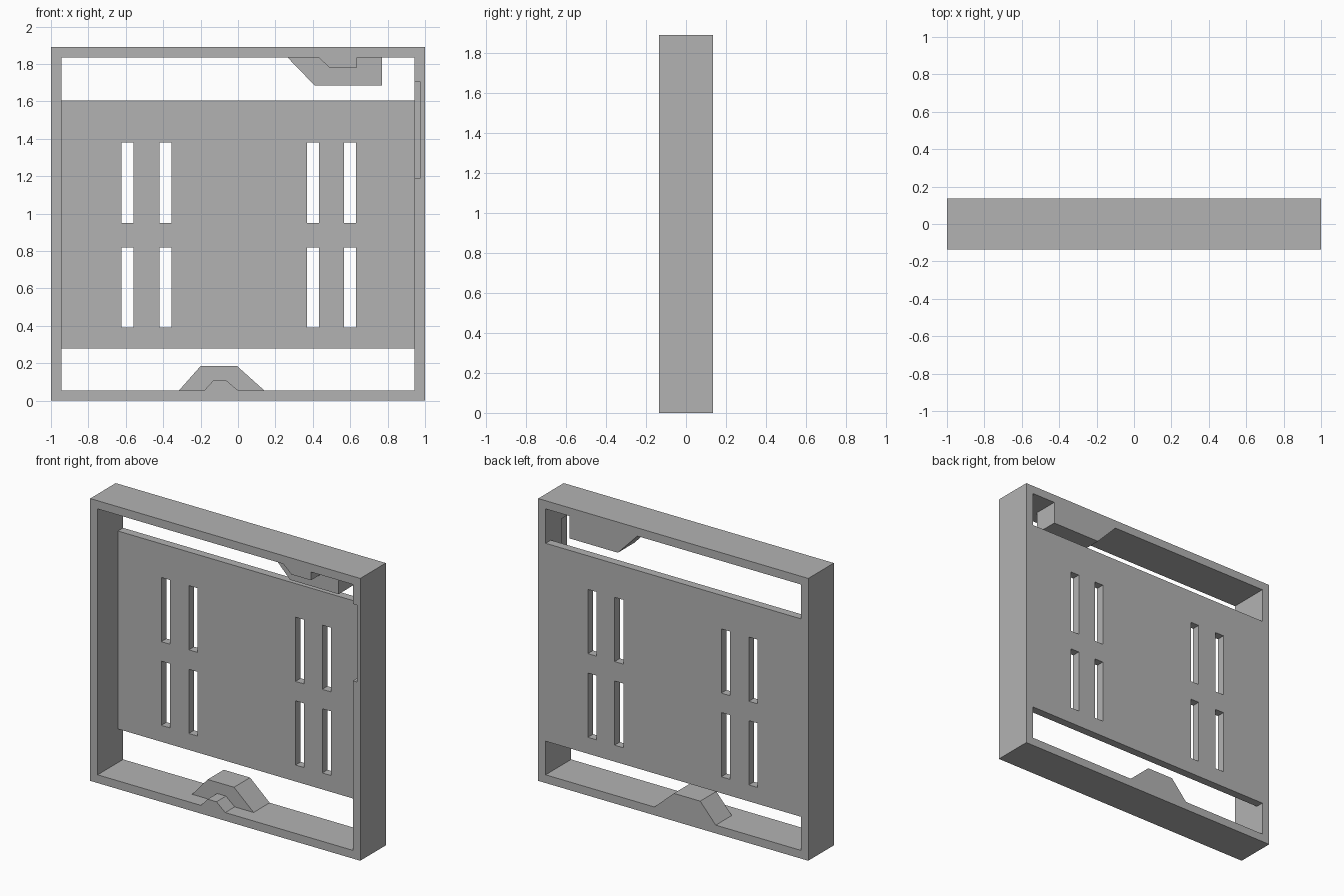
import bpy
import bmesh

if "Cube" in bpy.data.objects:
    bpy.data.objects.remove(bpy.data.objects["Cube"], do_unlink=True)

WIDTH, HEIGHT, WALL = 2.0, 1.89, 0.055
FRONT, BACK = -0.135, 0.135
BLOCK_FRONT = -0.035
PANEL_FRONT = 0.08
INNER = WIDTH / 2 - WALL
FLOOR, CEILING = WALL, HEIGHT - WALL

grey = bpy.data.materials.new("plain grey")
grey.use_nodes = True
grey.diffuse_color = (0.45, 0.45, 0.45, 1)
grey.node_tree.nodes["Principled BSDF"].inputs["Base Color"].default_value = grey.diffuse_color


def prism(name, outline, y0, y1):
    """Extrude an x-z outline from y0 to y1."""
    bm = bmesh.new()
    face = bm.faces.new([bm.verts.new((x, y0, z)) for x, z in outline])
    moved = bmesh.ops.extrude_face_region(bm, geom=[face])["geom"]
    verts = [v for v in moved if isinstance(v, bmesh.types.BMVert)]
    bmesh.ops.translate(bm, verts=verts, vec=(0, y1 - y0, 0))
    bmesh.ops.recalc_face_normals(bm, faces=bm.faces[:])
    mesh = bpy.data.meshes.new(name)
    bm.to_mesh(mesh)
    bm.free()
    mesh.materials.append(grey)
    obj = bpy.data.objects.new(name, mesh)
    bpy.context.collection.objects.link(obj)
    return obj


def box(name, x0, x1, z0, z1, y0, y1):
    return prism(name, [(x0, z0), (x1, z0), (x1, z1), (x0, z1)], y0, y1)


def cut(target, cutters):
    """Subtract the cutters from the target and remove them."""
    for cutter in cutters:
        cutter.hide_render = True
        mod = target.modifiers.new("cut", "BOOLEAN")
        mod.operation = "DIFFERENCE"
        mod.solver = "EXACT"
        mod.object = cutter
        bpy.context.view_layer.objects.active = target
        bpy.ops.object.modifier_apply(modifier=mod.name)
        bpy.data.objects.remove(cutter, do_unlink=True)


# Rectangular frame with a shallow recess in its left wall
frame = box("frame", -WIDTH / 2, WIDTH / 2, 0, HEIGHT, FRONT, BACK)
cut(frame, [
    box("opening_cutter", -INNER, INNER, FLOOR, CEILING, FRONT - 0.1, BACK + 0.1),
    box("recess_cutter", INNER - 0.05, 0.975, 1.19, 1.705, FRONT - 0.1, BLOCK_FRONT),
])

# Back panel with two rows of upright slots
panel = box("back_panel", -INNER, INNER, 0.28, 1.605, PANEL_FRONT, BACK)
cut(panel, [
    box("slot_cutter", x - 0.032, x + 0.032, z, z + 0.43, PANEL_FRONT - 0.1, BACK + 0.1)
    for x in (-0.592, -0.388, 0.402, 0.6)
    for z in (0.39, 0.95)
])

# Lower block and the small ridge in front of it
prism("lower_block", [(-0.315, FLOOR), (0.14, FLOOR), (-0.005, 0.185), (-0.2, 0.185)],
      BLOCK_FRONT, BACK)
prism("lower_ridge", [(-0.18, FLOOR), (0, FLOOR), (-0.065, 0.11), (-0.13, 0.11)],
      FRONT, BLOCK_FRONT)

# Upper block and the small ridge in front of it
prism("upper_block", [(0.265, CEILING), (0.41, 1.685), (0.77, 1.685), (0.77, CEILING)],
      BLOCK_FRONT, BACK)
prism("upper_ridge", [(0.43, CEILING), (0.49, 1.78), (0.635, 1.78), (0.635, CEILING)],
      FRONT, BLOCK_FRONT)
